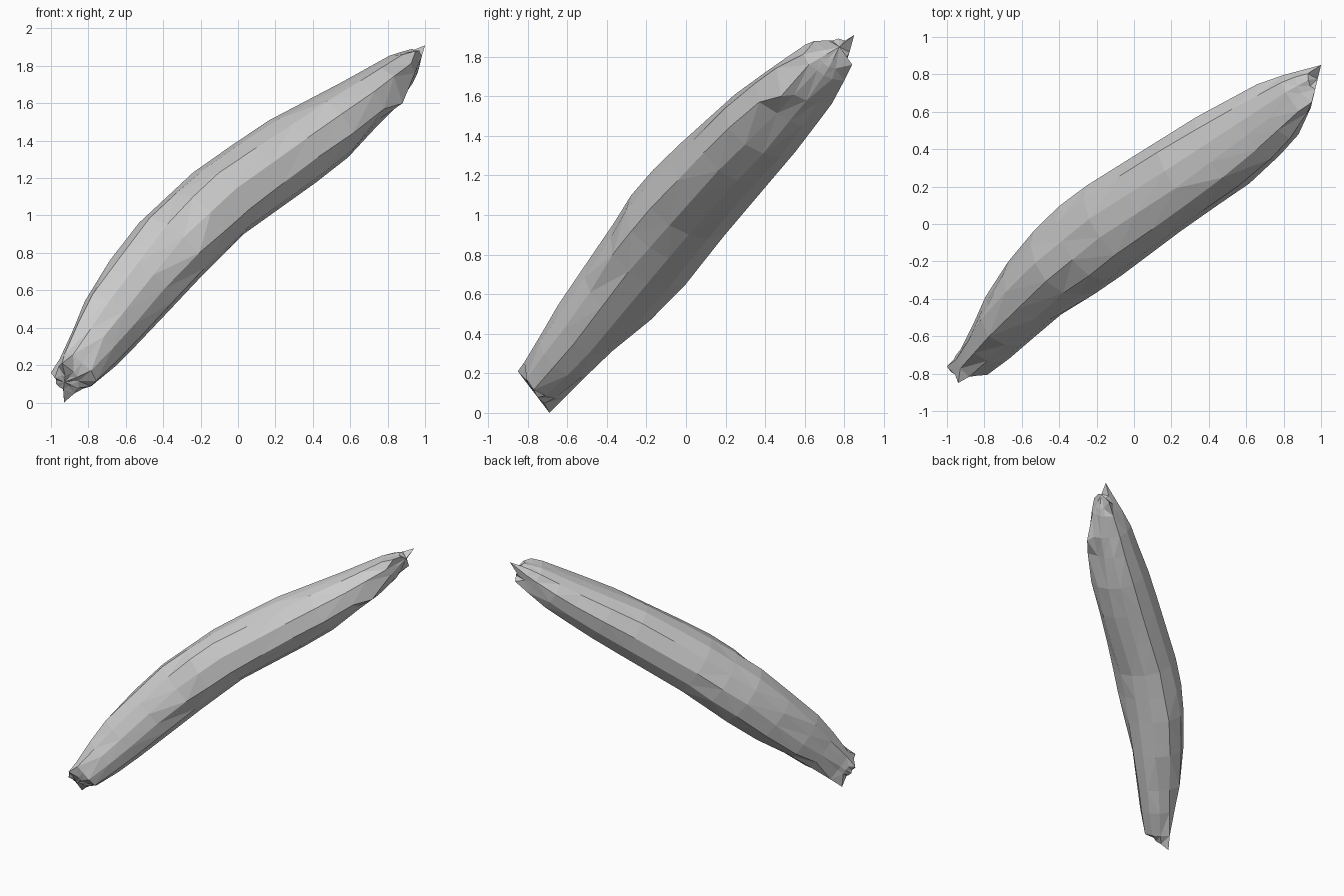
import bpy, bmesh, math
from mathutils import Vector, Matrix

if "Cube" in bpy.data.objects:
    bpy.data.objects.remove(bpy.data.objects["Cube"])

# Outlines of the bent stone in the three axis views
FRONT = [(-1, .16), (-.93, .27), (-.82, .54), (-.63, .85), (-.53, .96), (-.24, 1.23), (.13, 1.49),
         (.55, 1.71), (.82, 1.86), (1, 1.91), (.96, 1.76), (.88, 1.6), (.8, 1.55), (.65, 1.36),
         (.45, 1.2), (.03, .9), (-.2, .67), (-.52, .33), (-.73, .12), (-.93, 0)]
RIGHT = [(-.85, .21), (-.8, .28), (-.58, .66), (-.41, .87), (-.32, 1.05), (-.13, 1.27), (.27, 1.63),
         (.6, 1.86), (.67, 1.88), (.85, 1.91), (.84, 1.76), (.75, 1.58), (.57, 1.34), (.18, .88),
         (-.08, .55), (-.4, .29), (-.69, 0)]
TOP = [(-1, -.76), (-.91, -.65), (-.8, -.4), (-.73, -.27), (-.48, .03), (-.31, .17), (.33, .57),
       (.7, .77), (1, .85), (.94, .6), (.87, .48), (.8, .39), (.68, .26), (.3, 0), (-.14, -.33),
       (-.4, -.49), (-.76, -.8), (-.94, -.85)]
VIEWS = [(FRONT, 0, 2), (RIGHT, 1, 2), (TOP, 0, 1)]

# Centre line of the body, from the blunt low end to the pointed high end
SPINE = [(-.88, -.72, .17), (-.68, -.5, .42), (-.37, -.2, .81), (-.1, .02, 1.06),
         (.29, .27, 1.34), (.65, .53, 1.59), (.88, .7, 1.77)]

# Sharp corners at the two ends
CORNERS = [(-1, -.76, .16), (-.94, -.85, .21), (-.93, -.69, 0), (1, .85, 1.91),
           (.96, .84, 1.76), (.95, .65, 1.88), (.88, .48, 1.6)]
SIDES = 12


def reach(p, d):
    """Distance from p along d to the nearest outline."""
    best = 9.0
    for poly, i, j in VIEWS:
        for (ax, ay), (bx, by) in zip(poly, poly[1:] + poly[:1]):
            ex, ey = bx - ax, by - ay
            den = d[i] * ey - d[j] * ex
            if abs(den) < 1e-9:
                continue
            qx, qy = ax - p[i], ay - p[j]
            t = (qx * ey - qy * ex) / den
            s = (qx * d[j] - qy * d[i]) / den
            if t > 0 and -1e-6 <= s <= 1 + 1e-6:
                best = min(best, t)
    return best


bm = bmesh.new()


def ring(p, axis, tilt=0.0):
    """Ring of points on the surface, tilted along the axis for the ends."""
    u = Vector((-.679, 0, .734))
    u = (u - axis * u.dot(axis)).normalized()
    c, s = math.cos(math.radians(tilt)), math.sin(math.radians(tilt))
    out = []
    for k in range(SIDES):
        d = (Matrix.Rotation(k * math.tau / SIDES, 3, axis) @ u) * c + axis * s
        out.append(bm.verts.new(p + d * reach(p, d) * (.91 if k % 2 else 1)))
    return out


# Stations: spine points and the midpoints between them
pts = [Vector(p) for p in SPINE]
stations = [pts[0]]
for a, b in zip(pts, pts[1:]):
    stations += [(a + b) / 2, b]
n = len(stations)
axes = [(stations[min(i + 2, n - 1)] - stations[max(i - 2, 0)]).normalized() for i in range(n)]

# Body rings with closing rings at both ends
rings = [ring(stations[0], axes[0], t) for t in (-65, -38)]
rings += [ring(p, a) for p, a in zip(stations, axes)]
rings += [ring(stations[-1], axes[-1], t) for t in (38, 65)]
for a, b in zip(rings, rings[1:]):
    for k in range(SIDES):
        m = (k + 1) % SIDES
        bm.faces.new((a[k], a[m], b[m], b[k]))
for p, d, r in ((stations[0], -axes[0], rings[0]), (stations[-1], axes[-1], rings[-1])):
    pole = bm.verts.new(p + d * reach(p, d))
    for k in range(SIDES):
        bm.faces.new((r[k], r[(k + 1) % SIDES], pole))

# Pull the nearest points out to the sharp corners
used = set()
for c in CORNERS:
    c = Vector(c)
    v = min((v for v in bm.verts if v not in used), key=lambda v: (v.co - c).length)
    v.co = c
    used.add(v)

bmesh.ops.triangulate(bm, faces=bm.faces[:])
bmesh.ops.recalc_face_normals(bm, faces=bm.faces[:])
mesh = bpy.data.meshes.new("bent_stone")
bm.to_mesh(mesh)
bm.free()
bpy.context.collection.objects.link(bpy.data.objects.new("bent_stone", mesh))
